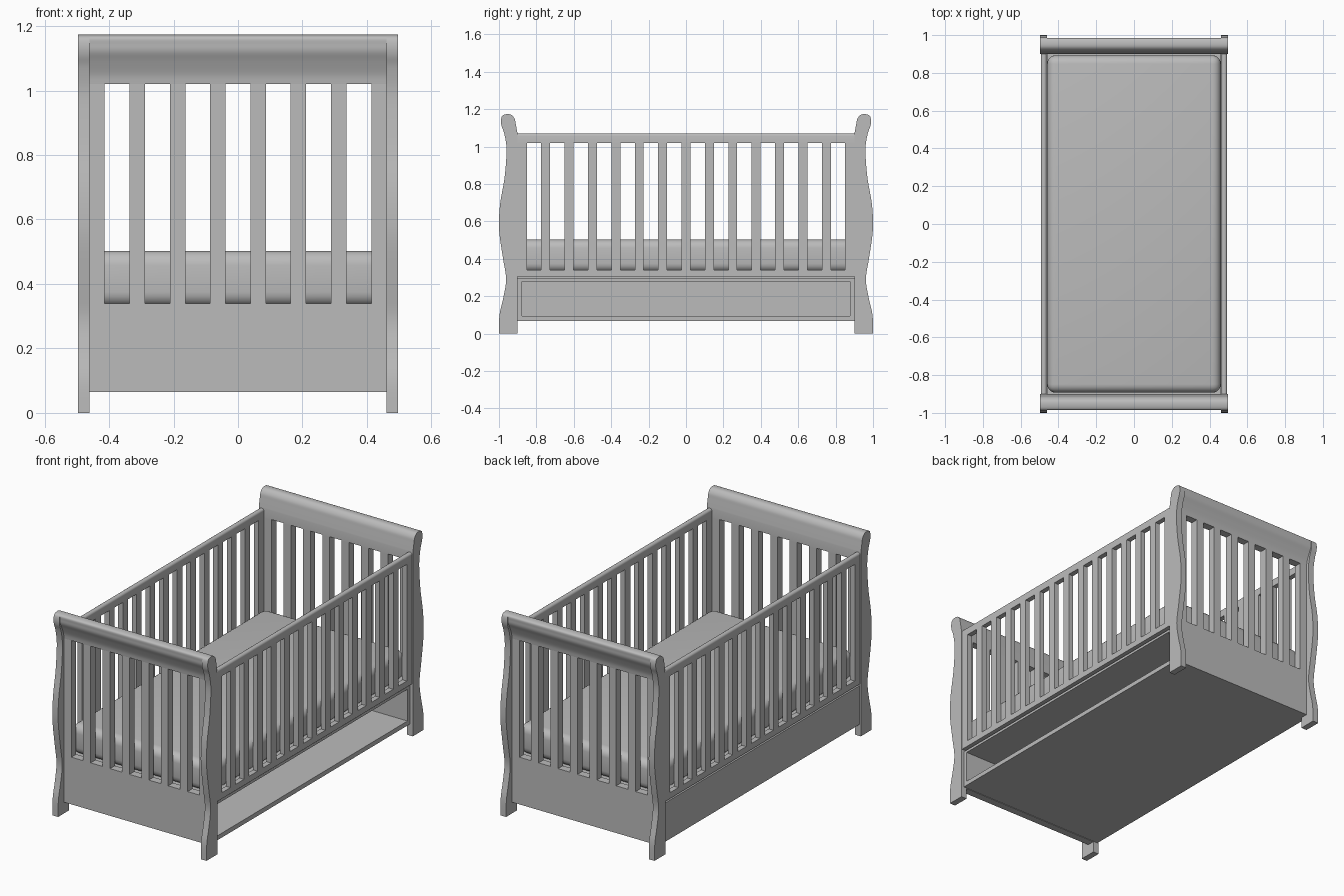
import bpy, bmesh, math
from mathutils import Vector

old = bpy.data.objects.get("Cube")
if old:
    bpy.data.objects.remove(old, do_unlink=True)

mat = bpy.data.materials.new("grey paint")
mat.use_nodes = True
grey = (0.5, 0.5, 0.5, 1)
mat.diffuse_color = grey
mat.node_tree.nodes["Principled BSDF"].inputs["Base Color"].default_value = grey


def finish(bm, name, angle=35):
    bmesh.ops.recalc_face_normals(bm, faces=bm.faces[:])
    me = bpy.data.meshes.new(name)
    bm.to_mesh(me)
    bm.free()
    me.materials.append(mat)
    ob = bpy.data.objects.new(name, me)
    bpy.context.collection.objects.link(ob)
    bpy.ops.object.select_all(action='DESELECT')
    ob.select_set(True)
    bpy.context.view_layer.objects.active = ob
    bpy.ops.object.shade_smooth_by_angle(angle=math.radians(angle))
    return ob


def add_box(bm, x, y, z):
    """Box from three (low, high) ranges."""
    verts = bmesh.ops.create_cube(bm, size=1)["verts"]
    for v in verts:
        v.co = Vector([(a + b) / 2 + c * (b - a) for c, (a, b) in zip(v.co, (x, y, z))])
    return verts


def smooth_path(pts, steps=5):
    """Catmull-Rom curve through the points."""
    p = [Vector(q) for q in [pts[0], *pts, pts[-1]]]
    out = []
    for a, b, c, d in zip(p, p[1:], p[2:], p[3:]):
        for i in range(steps):
            t = i / steps
            out.append(0.5 * (2 * b + (c - a) * t + (2 * a - 5 * b + 4 * c - d) * t ** 2
                              + (3 * b - a - 3 * c + d) * t ** 3))
    return out + [p[-1]]


def extrude_profile(bm, profile, x0, x1, side):
    """Extrude a (y, z) outline along x; side flips it to the front or back."""
    face = bm.faces.new([bm.verts.new((x0, side * y, z)) for y, z in profile])
    new = bmesh.ops.extrude_face_region(bm, geom=[face])["geom"]
    for v in new:
        if isinstance(v, bmesh.types.BMVert):
            v.co.x = x1


# Shared measures
W, POST = 0.497, 0.46           # half width, inner face of the posts
LOW, HIGH = 0.34, 1.02          # slot heights
PITCH, BAR = 0.125, 0.048       # spacing and width of the bars
INNER = 0.9                     # inner face of the ends

# Outer curve of a post from foot to neck, then the scroll at the top
outer = [(1.0, 0), (0.997, 0.1), (0.977, 0.19), (0.962, 0.29), (0.978, 0.4),
         (0.996, 0.52), (1.0, 0.6), (0.993, 0.7), (0.972, 0.82), (0.962, 0.92),
         (0.96, 1.0), (0.972, 1.07), (0.986, 1.11)]
scroll = [(0.989, 1.14), (0.982, 1.165), (0.96, 1.173), (0.935, 1.17),
          (0.917, 1.15), (0.91, 1.12), (0.901, 1.07)]
post_outline = smooth_path(outer + scroll) + [Vector((INNER, 0))]
roll_outline = smooth_path([(0.945, HIGH), (0.95, 1.05), (0.966, 1.09), (0.98, 1.12)]
                           + [(0.983, 1.143)] + scroll[1:]) + [Vector((INNER, HIGH))]


def bar_ranges(count):
    """Ranges of the bars between a number of slots centred on zero."""
    return [((i - count / 2) * PITCH - BAR / 2, (i - count / 2) * PITCH + BAR / 2)
            for i in range(1, count)]


for side, label in ((-1, "front"), (1, "back")):
    # Curved posts
    for sx, hand in ((1, "left"), (-1, "right")):
        bm = bmesh.new()
        extrude_profile(bm, post_outline, sx * POST, sx * W, side)
        finish(bm, f"{label}_{hand}_post")

    # End panel: bottom board, stiles and bars
    bm = bmesh.new()
    depth = sorted((side * INNER, side * 0.945))
    add_box(bm, (-POST, POST), depth, (0.065, LOW))
    edge = 7 * PITCH / 2 - BAR / 2
    for xr in [(-POST, -edge), (edge, POST)] + bar_ranges(7):
        add_box(bm, xr, depth, (LOW, HIGH))
    finish(bm, f"{label}_end_panel")

    # Scrolled top rail
    bm = bmesh.new()
    extrude_profile(bm, roll_outline, -POST, POST, side)
    finish(bm, f"{label}_scroll_rail")

for sx, label in ((1, "left"), (-1, "right")):
    # Side gate: bottom rail, stiles and bars
    bm = bmesh.new()
    thick = sorted((sx * 0.463, sx * 0.493))
    add_box(bm, thick, (-INNER, INNER), (0.305, LOW))
    edge = 14 * PITCH / 2 - BAR / 2
    for yr in [(-INNER, -edge), (edge, INNER)] + bar_ranges(14):
        add_box(bm, thick, yr, (LOW, HIGH))
    finish(bm, f"{label}_gate")

    # Rounded top rail of the gate
    bm = bmesh.new()
    add_box(bm, thick, (-INNER, INNER), (HIGH, 1.07))
    top = [e for e in bm.edges if all(v.co.z > 1.05 for v in e.verts)
           and abs(e.verts[0].co.y - e.verts[1].co.y) > 1]
    bmesh.ops.bevel(bm, geom=top, offset=0.013, segments=4, profile=0.5, affect='EDGES')
    finish(bm, f"{label}_gate_top_rail")

# Storage box under the bed, open on the left side
bm = bmesh.new()
span, full = (-0.49, 0.48), (-INNER, INNER)
add_box(bm, span, full, (0.068, 0.094))
add_box(bm, span, full, (0.279, 0.294))
add_box(bm, (-0.49, -0.465), full, (0.094, 0.279))
for yr in ((-INNER, -0.876), (0.876, INNER)):
    add_box(bm, (-0.465, 0.48), yr, (0.094, 0.279))
finish(bm, "storage_box")

# Platform that carries the mattress
bm = bmesh.new()
add_box(bm, (-POST, POST), full, (0.294, 0.33))
finish(bm, "mattress_platform")

# Mattress with soft rounded edges
bm = bmesh.new()
add_box(bm, (-POST, POST), (-0.893, 0.893), (0.33, 0.503))
bmesh.ops.bevel(bm, geom=bm.edges[:], offset=0.045, segments=5, profile=0.5, affect='EDGES')
finish(bm, "mattress", 60)
